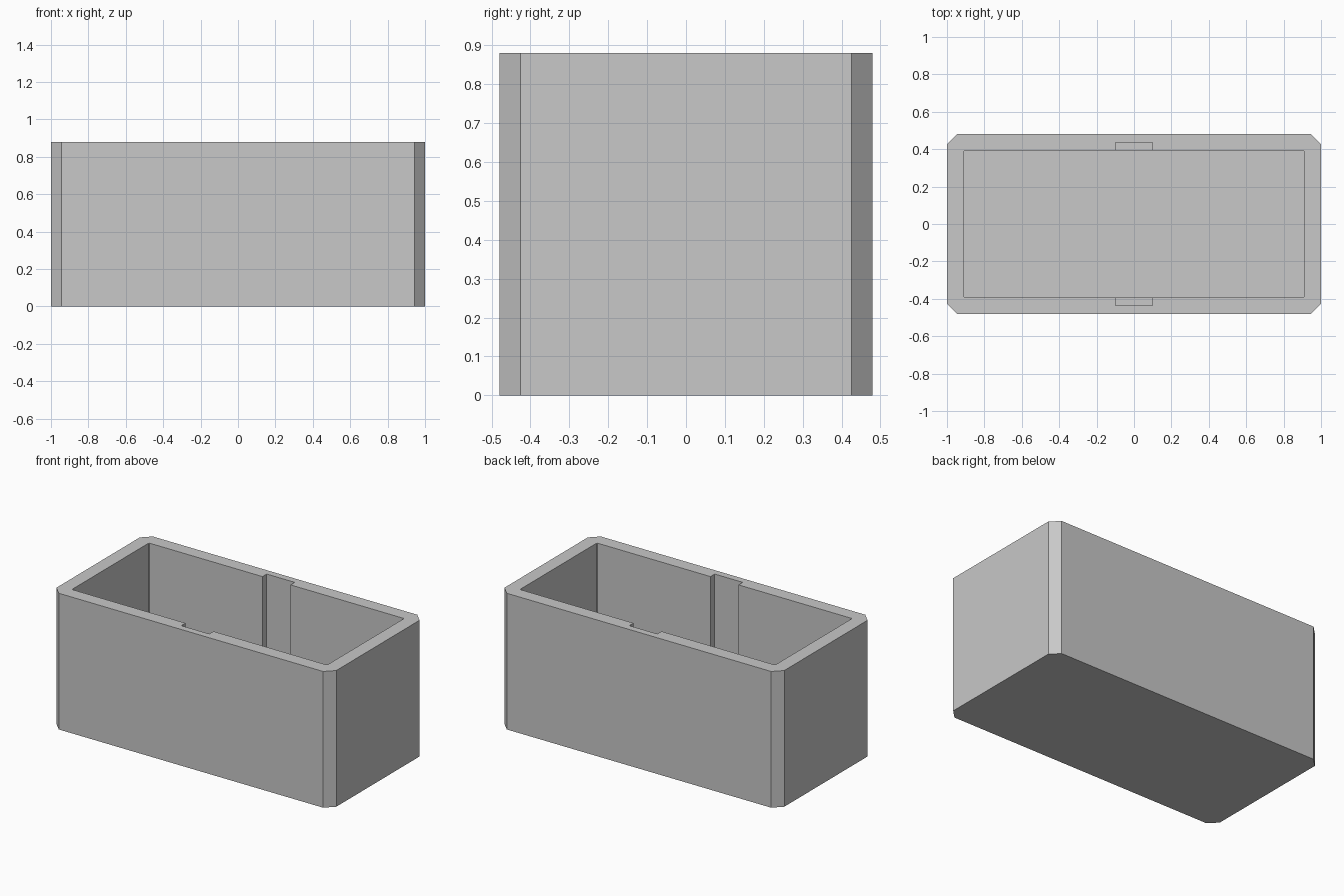
import bpy
import bmesh

old = bpy.data.objects.get("Cube")
if old:
    bpy.data.objects.remove(old, do_unlink=True)

HEIGHT = 0.88
FLOOR = 0.09
SLOT_FLOOR = 0.18
OVERSHOOT = 0.1

grey = bpy.data.materials.new("plain grey")
grey.use_nodes = True
colour = (0.58, 0.58, 0.58, 1)
grey.diffuse_color = colour
grey.node_tree.nodes["Principled BSDF"].inputs["Base Color"].default_value = colour


def chamfered_block(name, half_x, half_y, bottom, top, cut=0):
    """Upright block with its four vertical edges cut at 45 degrees."""
    bm = bmesh.new()
    bmesh.ops.create_cube(bm, size=2)
    for v in bm.verts:
        v.co.x *= half_x
        v.co.y *= half_y
        v.co.z = top if v.co.z > 0 else bottom
    if cut:
        upright = [e for e in bm.edges
                   if abs(e.verts[0].co.z - e.verts[1].co.z) > 0.01]
        bmesh.ops.bevel(bm, geom=upright, offset=cut, segments=1,
                        affect='EDGES', profile=0.5)
    bmesh.ops.recalc_face_normals(bm, faces=bm.faces)
    mesh = bpy.data.meshes.new(name)
    bm.to_mesh(mesh)
    bm.free()
    mesh.materials.append(grey)
    obj = bpy.data.objects.new(name, mesh)
    bpy.context.collection.objects.link(obj)
    return obj


def carve(target, cutter):
    """Subtract the cutter from the target and remove the cutter."""
    cutter.hide_render = True
    mod = target.modifiers.new("carve", 'BOOLEAN')
    mod.operation = 'DIFFERENCE'
    mod.solver = 'EXACT'
    mod.object = cutter
    bpy.context.view_layer.objects.active = target
    bpy.ops.object.modifier_apply(modifier=mod.name)
    bpy.data.objects.remove(cutter, do_unlink=True)


# Outer shell with cut corners
box = chamfered_block("open_box", 1.0, 0.48, 0, HEIGHT, 0.055)

# Main cavity, its corners very slightly eased
carve(box, chamfered_block("cavity_cutter", 0.912, 0.393, FLOOR,
                           HEIGHT + OVERSHOOT, 0.006))

# Facing slots in the two long walls
carve(box, chamfered_block("slot_cutter", 0.1, 0.436, SLOT_FLOOR,
                           HEIGHT + OVERSHOOT))
